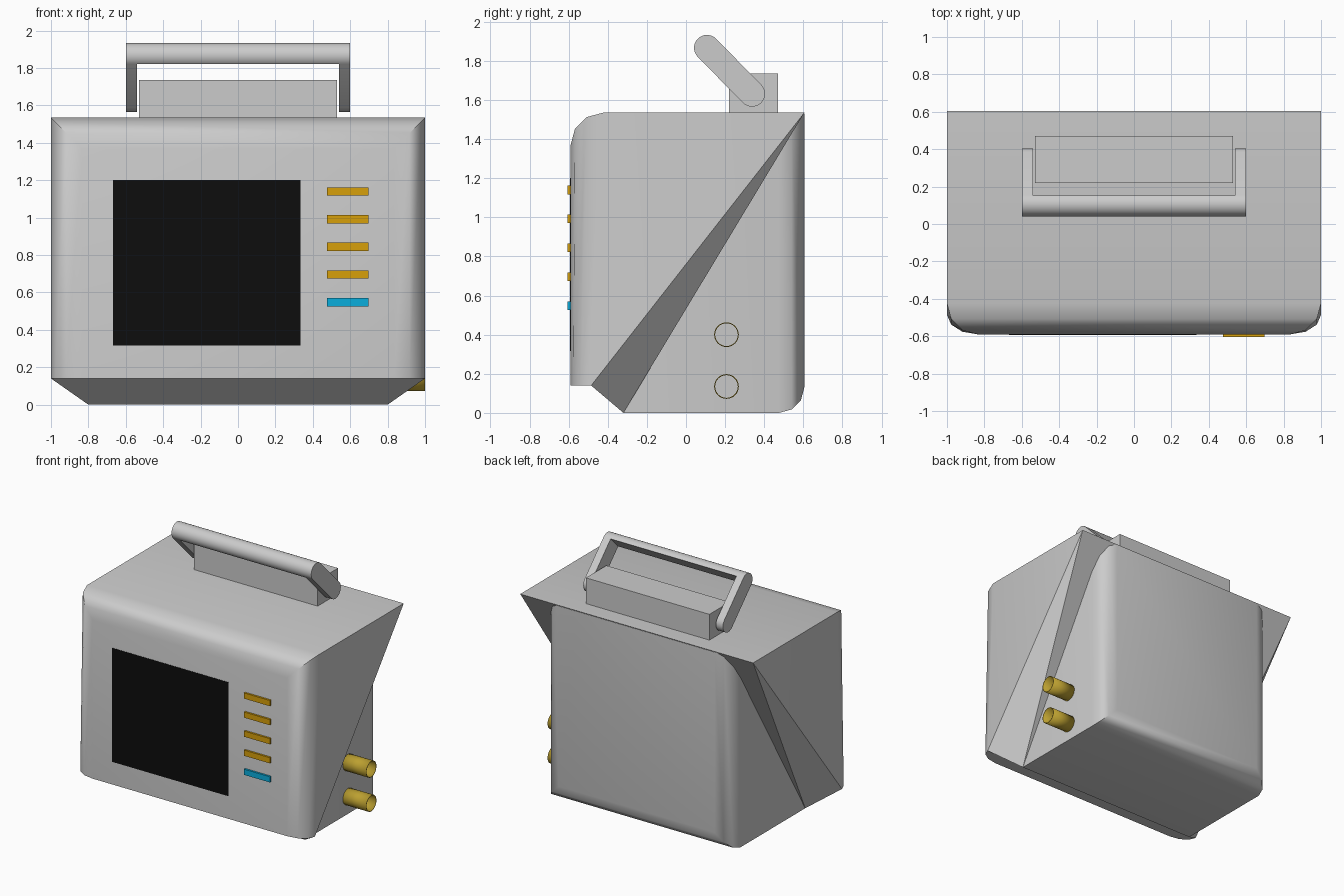
import bpy, bmesh, math
from mathutils import Matrix

cube = bpy.data.objects.get("Cube")
if cube:
    bpy.data.objects.remove(cube, do_unlink=True)


def material(name, rgb):
    m = bpy.data.materials.new(name)
    m.use_nodes = True
    m.diffuse_color = (*rgb, 1)
    m.node_tree.nodes["Principled BSDF"].inputs["Base Color"].default_value = (*rgb, 1)
    return m


grey = material("light_grey", (0.6, 0.6, 0.6))
black = material("screen_black", (0.004, 0.004, 0.004))
amber = material("button_amber", (0.68, 0.35, 0.003))
blue = material("button_blue", (0.003, 0.42, 0.72))
brass = material("port_brass", (0.5, 0.35, 0.03))


def finish(name, bm, mat, smooth=35):
    bmesh.ops.recalc_face_normals(bm, faces=bm.faces[:])
    mesh = bpy.data.meshes.new(name)
    bm.to_mesh(mesh)
    bm.free()
    mesh.materials.append(mat)
    ob = bpy.data.objects.new(name, mesh)
    bpy.context.collection.objects.link(ob)
    if smooth:
        bpy.ops.object.select_all(action='DESELECT')
        ob.select_set(True)
        bpy.context.view_layer.objects.active = ob
        bpy.ops.object.shade_smooth_by_angle(angle=math.radians(smooth))
    return ob


def prism_mesh(profile, x0, x1):
    """Extrude a (y, z) profile along x."""
    bm = bmesh.new()
    face = bm.faces.new([bm.verts.new((x0, y, z)) for y, z in profile])
    out = bmesh.ops.extrude_face_region(bm, geom=[face])["geom"]
    moved = [v for v in out if isinstance(v, bmesh.types.BMVert)]
    bmesh.ops.translate(bm, verts=moved, vec=(x1 - x0, 0, 0))
    return bm


def rect(y0, y1, z0, z1):
    return [(y0, z0), (y1, z0), (y1, z1), (y0, z1)]


def arc(center, radius, start, end, steps=16):
    angles = [math.radians(start + (end - start) * i / steps) for i in range(steps + 1)]
    return [(center[0] + radius * math.cos(a), center[1] + radius * math.sin(a)) for a in angles]


def round_edges(bm, rule, width):
    edges = [e for e in bm.edges if all(rule(v.co) for v in e.verts)]
    bmesh.ops.bevel(bm, geom=edges, offset=width, segments=3, profile=0.5,
                    affect='EDGES', clamp_overlap=False)


FRONT, BACK, TOP, LIP = -0.59, 0.605, 1.535, 0.14
KNEE, FOOT, INNER = -0.485, -0.32, 0.8

# Front shell: wide wedge whose underside narrows towards the foot
bm = prism_mesh([(FRONT, LIP), (FRONT, TOP), (BACK, TOP), (FOOT, 0), (KNEE, LIP)], -1, 1)
for v in bm.verts:
    if v.co.z < 0.01:
        v.co.x *= INNER
# the narrowed side panels fold along the line from knee to back corner
for f in [f for f in bm.faces if len(f.verts) == 5]:
    knee = next(v for v in f.verts if abs(v.co.y - KNEE) < 0.01)
    corner = next(v for v in f.verts if abs(v.co.y - BACK) < 0.01)
    bmesh.utils.face_split(f, knee, corner)
bm.edges.ensure_lookup_table()
rounded = []
for e in bm.edges:
    a, b = e.verts[0].co, e.verts[1].co
    on_front = abs(a.y - FRONT) < 0.01 and abs(b.y - FRONT) < 0.01
    if on_front and max(a.z, b.z) > 1 and (a.z + b.z > 1):
        rounded.append(e)
bmesh.ops.bevel(bm, geom=rounded, offset=0.165, segments=3, profile=0.5,
                affect='EDGES', clamp_overlap=False)
finish("front_shell", bm, grey)

# Rear housing: narrower box with rounded back edges
bm = prism_mesh(rect(FOOT, BACK, 0, TOP - 0.005), -INNER, INNER)
top_edges = [e for e in bm.edges
             if all(v.co.y > 0.5 for v in e.verts) and not all(v.co.z > 1 for v in e.verts)]
bmesh.ops.bevel(bm, geom=top_edges, offset=0.13, segments=3, profile=0.5,
                affect='EDGES', clamp_overlap=False)
finish("rear_housing", bm, grey)

# Handle mount block
finish("handle_mount", prism_mesh(rect(0.22, 0.47, TOP - 0.01, 1.735), -0.53, 0.53), grey, 0)

# Carrying handle: two leaning arms and a half-round grip
R, HIGH, LOW = 0.066, (0.107, 1.867), (0.338, 1.632)
capsule = arc(HIGH, R, 45, 225) + arc(LOW, R, 225, 405)
for side, x in (("right", -0.6), ("left", 0.54)):
    finish(side + "_handle_arm", prism_mesh(capsule, x, x + 0.06), grey)
finish("handle_grip", prism_mesh(arc(HIGH, R, 45, 225), -0.54, 0.54), grey)

# Screen
finish("screen", prism_mesh(rect(FRONT - 0.003, FRONT + 0.004, 0.317, 1.2), -0.667, 0.333), black, 0)

# Column of buttons, the lowest one blue
for i in range(5):
    z = 1.14 - 0.148 * i
    finish(f"button_{i + 1}", prism_mesh(rect(-0.605, FRONT + 0.01, z - 0.022, z + 0.022), 0.475, 0.697),
           blue if i == 4 else amber, 0)

# Two open tube ports on the left side
for i, z in enumerate((0.4, 0.135)):
    bm = bmesh.new()
    bmesh.ops.create_cone(bm, cap_ends=False, segments=32, radius1=0.063, radius2=0.063, depth=0.22,
                          matrix=Matrix.Translation((0.89, 0.207, z)) @ Matrix.Rotation(math.pi / 2, 4, 'Y'))
    port = finish(f"side_port_{i + 1}", bm, brass)
    wall = port.modifiers.new("wall", 'SOLIDIFY')
    wall.thickness = 0.005
